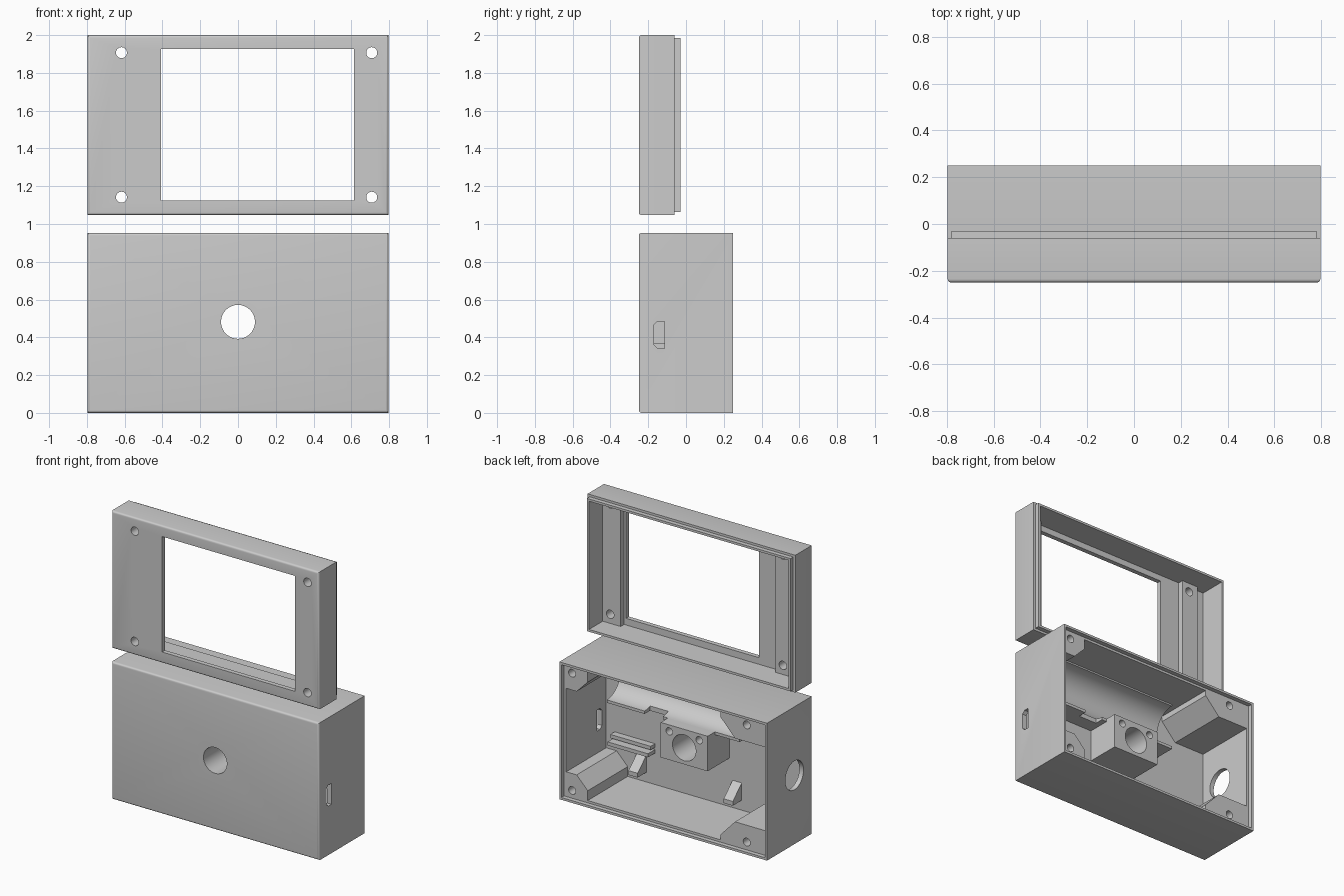
import bpy, bmesh, math
from mathutils import Vector

cube = bpy.data.objects.get("Cube")
if cube:
    bpy.data.objects.remove(cube)

plastic = bpy.data.materials.new("grey plastic")
plastic.use_nodes = True
GREY = (0.6, 0.6, 0.6, 1)
plastic.diffuse_color = GREY
plastic.node_tree.nodes["Principled BSDF"].inputs["Base Color"].default_value = GREY
parts = []


def make(name, bm):
    bmesh.ops.recalc_face_normals(bm, faces=bm.faces)
    mesh = bpy.data.meshes.new(name)
    bm.to_mesh(mesh)
    bm.free()
    mesh.materials.append(plastic)
    ob = bpy.data.objects.new(name, mesh)
    bpy.context.collection.objects.link(ob)
    parts.append(ob)
    return ob


def box(name, x, y, z, round_front=0):
    bm = bmesh.new()
    bmesh.ops.create_cube(bm, size=1)
    for v in bm.verts:
        v.co = Vector([r[0] if c < 0 else r[1] for c, r in zip(v.co, (x, y, z))])
    if round_front:
        edges = [e for e in bm.edges if all(v.co.y < y[0] + 1e-5 for v in e.verts)]
        bmesh.ops.bevel(bm, geom=edges, offset=round_front, segments=4,
                        profile=0.5, affect='EDGES')
    return make(name, bm)


def prism(name, axis, start, end, profile):
    """Extrude a profile: (x, z) pairs along y, or (y, z) pairs along x."""
    bm = bmesh.new()
    place = (lambda a, b: (a, start, b)) if axis == 'Y' else (lambda a, b: (start, a, b))
    face = bm.faces.new([bm.verts.new(place(*p)) for p in profile])
    moved = bmesh.ops.extrude_face_region(bm, geom=[face])['geom']
    step = (0, end - start, 0) if axis == 'Y' else (end - start, 0, 0)
    bmesh.ops.translate(bm, vec=step, verts=[g for g in moved if isinstance(g, bmesh.types.BMVert)])
    return make(name, bm)


def arc(a, b, r, first=0, last=360, n=32):
    angles = [math.radians(first + (last - first) * i / n) for i in range(n + (last - first < 360))]
    return [(a + r * math.cos(t), b + r * math.sin(t)) for t in angles]


def rod(axis, start, end, a, b, r):
    return prism("cutter", axis, start, end, arc(a, b, r))


def cut(ob, *cutters):
    for c in cutters:
        mod = ob.modifiers.new("cut", 'BOOLEAN')
        mod.operation, mod.solver, mod.object = 'DIFFERENCE', 'EXACT', c
        bpy.context.view_layer.update()
        graph = bpy.context.evaluated_depsgraph_get()
        mesh = bpy.data.meshes.new_from_object(ob.evaluated_get(graph))
        ob.modifiers.clear()
        ob.data = mesh
        parts.remove(c)
        bpy.data.objects.remove(c)


W, WALL, LIP = 0.797, 0.765, 0.781       # outer, inner and lip half widths
H, T, S = 0.953, 0.032, 0.016            # shell height, wall and lip thickness
FRONT, INNER, BACK = -0.25, -0.218, 0.25
Z0 = 2 - H                               # base of the lid

# Deep case with a stepped rim, lens hole, side port and side hole
case = box("case_shell", (-W, W), (FRONT, BACK), (0, H), 0.015)
cut(case,
    box("cutter", (-WALL, WALL), (INNER, 0.4), (T, H - T)),
    box("cutter", (-LIP, LIP), (BACK - 0.03, 0.4), (S, H - S)),
    rod('Y', -0.4, 0, 0, 0.482, 0.09),
    rod('X', -1, -0.7, -0.05, 0.477, 0.1),
    prism("cutter", 'X', 0.7, 1, [(-0.115, 0.34), (-0.115, 0.485), (-0.15, 0.485),
                                  (-0.17, 0.465), (-0.17, 0.36), (-0.15, 0.34)]))

# Four corner screw posts, wider on the right side
POSTS = {
    "left": (0.72, [(0.775, 0.02), (0.6, 0.02), (0.6, 0.1), (0.685, 0.187), (0.775, 0.187)]),
    "right": (-0.62, [(-0.775, 0.02), (-0.42, 0.02), (-0.42, 0.07), (-0.53, 0.187), (-0.775, 0.187)]),
}
for side, (hx, profile) in POSTS.items():
    for level in ("lower", "upper"):
        flip = (lambda z: z) if level == "lower" else (lambda z: H - z)
        post = prism(f"{level}_{side}_screw_post", 'Y', INNER - 0.01, BACK - 0.03,
                     [(x, flip(z)) for x, z in profile])
        cut(post, rod('Y', 0, 0.4, hx, flip(0.07), 0.027))

# Battery trough: a concave half round along the upper part of the front wall
trough = prism("battery_trough", 'X', -0.37, 0.65,
               [(INNER - 0.01, H - 0.02), (INNER - 0.01, 0.59), (-0.06, 0.59)]
               + arc(-0.06, 0.76, 0.15, 90, 270)[::-1] + [(-0.06, H - 0.02)])
cut(trough,
    box("cutter", (0.22, 0.36), (-0.12, 0), (0.55, 0.68)),
    rod('Y', -0.4, 0.2, 0, 0.482, 0.09))

# Lens block behind the front hole
block = box("lens_block", (-0.18, 0.18), (INNER - 0.01, 0.02), (0.367, 0.61))
cut(block,
    rod('Y', -0.4, 0.2, 0, 0.482, 0.09),
    rod('Y', -0.1, 0.2, 0.115, 0.565, 0.025),
    rod('Y', -0.1, 0.2, -0.115, 0.565, 0.025),
    rod('X', -0.5, 0.5, -0.06, 0.76, 0.15))

# Circuit board rails beside the port
for name, z, depth in (("lower_board_rail", 0.25, -0.14), ("upper_board_rail", 0.29, -0.17)):
    box(name, (0.39, 0.7), (INNER - 0.01, depth), (z, z + 0.025))

# Small wedge clips on the front wall
for name, x in (("left_wedge", 0.49), ("right_wedge", -0.24)):
    prism(name, 'X', x - 0.035, x + 0.035,
          [(INNER - 0.01, 0.1), (-0.12, 0.1), (-0.12, 0.13), (INNER - 0.01, 0.23)])

# Shallow lid with a lip, window and screw holes
lid = box("lid_shell", (-W, W), (FRONT, -0.06), (Z0, 2), 0.015)
cut(lid,
    box("cutter", (-WALL, WALL), (INNER, 0.2), (Z0 + T, 2 - T)),
    box("cutter", (-0.408, 0.613), (-0.4, 0), (1.125, 1.926)))
lip = box("lid_lip", (-LIP, LIP), (-0.065, -0.03), (Z0 + S, 2 - S))
cut(lip, box("cutter", (-WALL, WALL), (-0.2, 0.2), (Z0 + T, 2 - T)))

# Upright mounting strips inside the lid
strips = [box("left_lid_strip", (0.627, 0.77), (INNER - 0.01, -0.18), (Z0 + 0.025, 1.975)),
          box("right_lid_strip", (-0.685, -0.56), (INNER - 0.01, -0.18), (Z0 + 0.025, 1.975))]
for x, strip in zip((0.708, -0.617), strips):
    for z in (1.142, 1.907):
        for target in (lid, strip):
            cut(target, rod('Y', -0.4, 0, x, z, 0.029))

# Smooth the curved faces and keep the edges sharp
bpy.ops.object.select_all(action='DESELECT')
for ob in parts:
    ob.select_set(True)
bpy.context.view_layer.objects.active = case
bpy.ops.object.shade_smooth_by_angle(angle=math.radians(30))
